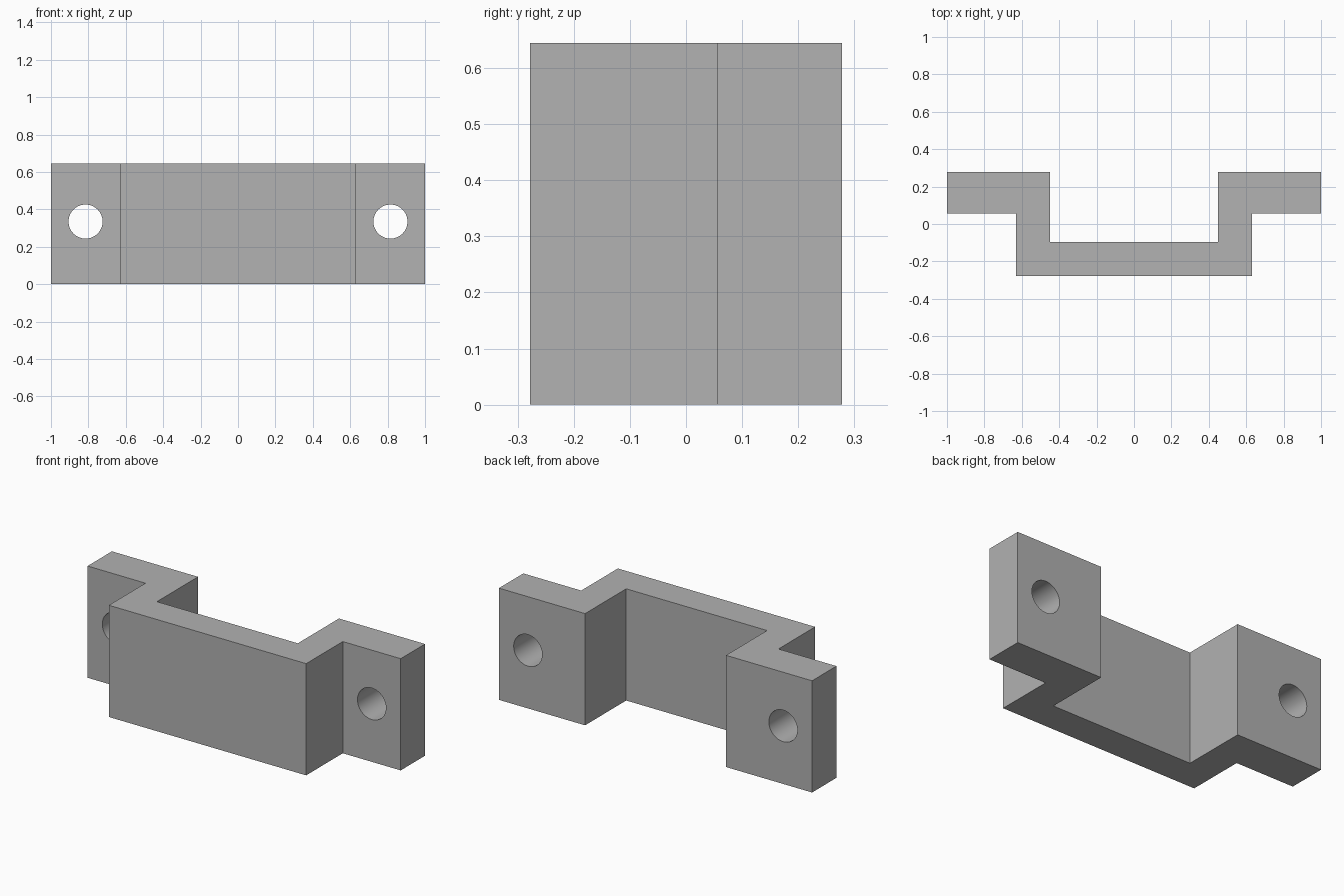
import bpy, bmesh, math

HEIGHT = 0.645
HOLE_X, HOLE_Z, HOLE_R = 0.815, 0.335, 0.091

cube = bpy.data.objects.get("Cube")
if cube:
    bpy.data.objects.remove(cube, do_unlink=True)

# Single grey material
grey = bpy.data.materials.new("plain grey")
grey.use_nodes = True
colour = (0.445, 0.445, 0.445, 1)
grey.diffuse_color = colour
grey.node_tree.nodes["Principled BSDF"].inputs["Base Color"].default_value = colour

# Stepped bracket: half outline seen from above, mirrored and extruded
half = [(0.63, -0.278), (0.63, 0.056), (1, 0.056),
        (1, 0.278), (0.45, 0.278), (0.45, -0.097)]
outline = half + [(-x, y) for x, y in reversed(half)]
bm = bmesh.new()
base = bm.faces.new([bm.verts.new((x, y, 0)) for x, y in outline])
top = bmesh.ops.extrude_face_region(bm, geom=[base])["geom"]
bmesh.ops.translate(bm, vec=(0, 0, HEIGHT),
                    verts=[g for g in top if isinstance(g, bmesh.types.BMVert)])
bmesh.ops.recalc_face_normals(bm, faces=bm.faces)
mesh = bpy.data.meshes.new("bracket")
bm.to_mesh(mesh)
bm.free()
bracket = bpy.data.objects.new("bracket", mesh)
bpy.context.collection.objects.link(bracket)
mesh.materials.append(grey)

# Bolt holes through both ears
for side, name in ((1, "left"), (-1, "right")):
    bpy.ops.mesh.primitive_cylinder_add(
        vertices=64, radius=HOLE_R, depth=0.5,
        location=(side * HOLE_X, 0.167, HOLE_Z), rotation=(math.pi / 2, 0, 0))
    cutter = bpy.context.object
    cutter.name = name + "_hole_cutter"
    cutter.hide_render = True
    cutter.data.materials.append(grey)
    cut = bracket.modifiers.new(name + "_hole", "BOOLEAN")
    cut.operation = "DIFFERENCE"
    cut.solver = "EXACT"
    cut.object = cutter
    bpy.context.view_layer.objects.active = bracket
    bpy.ops.object.modifier_apply(modifier=cut.name)
    bpy.data.objects.remove(cutter, do_unlink=True)

# Smooth hole walls, sharp edges elsewhere
bpy.ops.object.select_all(action="DESELECT")
bracket.select_set(True)
bpy.context.view_layer.objects.active = bracket
bpy.ops.object.shade_smooth_by_angle(angle=math.radians(30))
